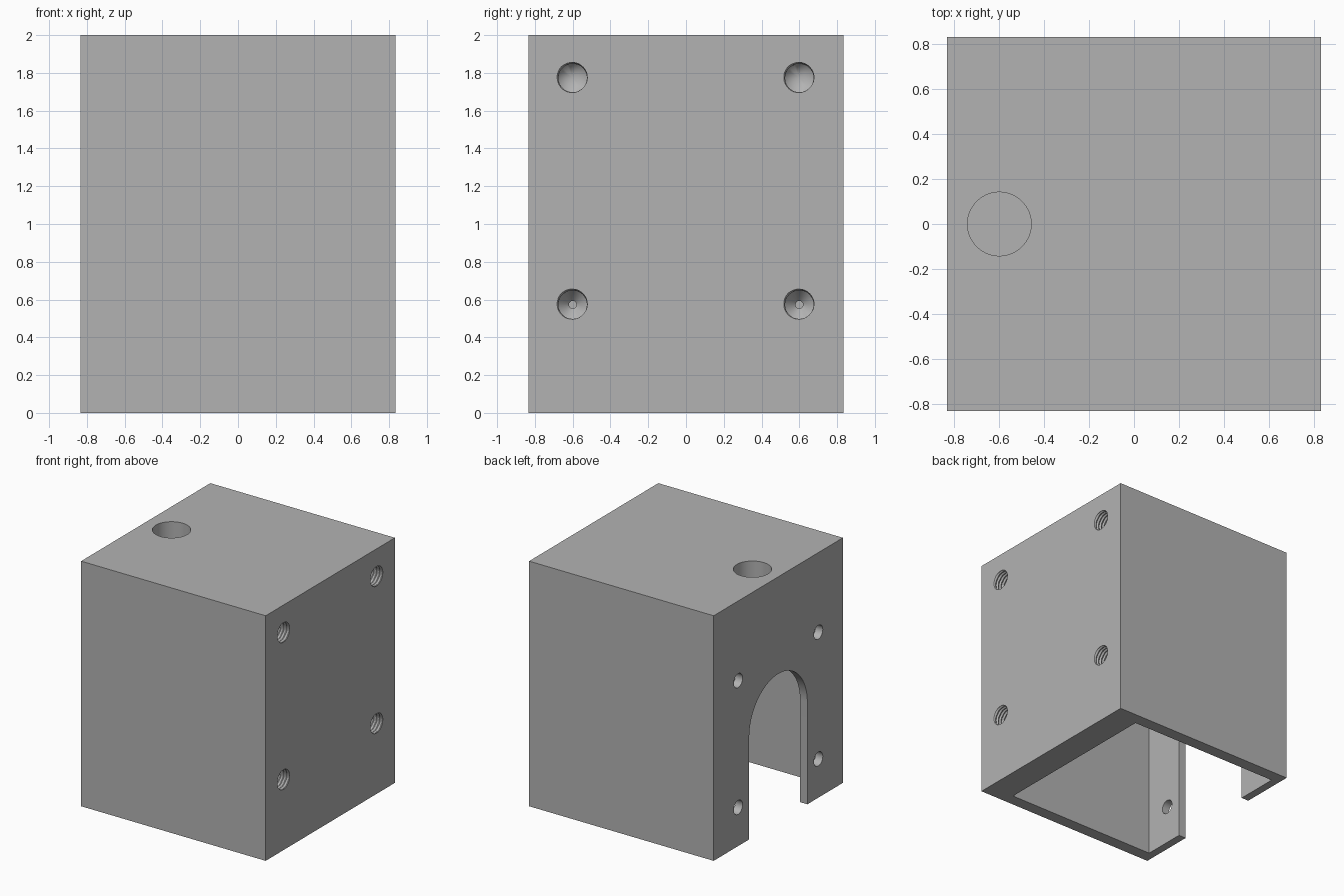
import bpy, bmesh, math
from mathutils import Matrix

default = bpy.data.objects.get("Cube")
if default:
    bpy.data.objects.remove(default, do_unlink=True)

grey = bpy.data.materials.new("plain grey")
grey.use_nodes = True
COLOUR = (0.45, 0.45, 0.45, 1)
grey.diffuse_color = COLOUR
grey.node_tree.nodes["Principled BSDF"].inputs["Base Color"].default_value = COLOUR

HALF, HEIGHT = 0.833, 2.0
INNER_RIGHT, INNER_LEFT = 0.6, -0.767      # inner faces of the cavity along x
INNER_Y, ROOF = 0.733, 1.57
MOTOR_Z, BORE = 0.833, 0.375


def make_object(name, bm):
    bmesh.ops.recalc_face_normals(bm, faces=bm.faces[:])
    mesh = bpy.data.meshes.new(name)
    bm.to_mesh(mesh)
    bm.free()
    mesh.materials.append(grey)
    obj = bpy.data.objects.new(name, mesh)
    bpy.context.collection.objects.link(obj)
    return obj


def block(name, x0, x1, y0, y1, z0, z1):
    bm = bmesh.new()
    bmesh.ops.create_cube(bm, size=1)
    for v in bm.verts:
        v.co = ((x0 + x1) / 2 + v.co.x * (x1 - x0),
                (y0 + y1) / 2 + v.co.y * (y1 - y0),
                (z0 + z1) / 2 + v.co.z * (z1 - z0))
    return make_object(name, bm)


def rod(name, centre, radius, depth, along_x=False, sides=64):
    bm = bmesh.new()
    matrix = Matrix.Translation(centre)
    if along_x:
        matrix = matrix @ Matrix.Rotation(math.pi / 2, 4, 'Y')
    bmesh.ops.create_cone(bm, cap_ends=True, segments=sides, radius1=radius,
                          radius2=radius, depth=depth, matrix=matrix)
    return make_object(name, bm)


def threaded_hole(name, y, z):
    """Helical thread ending in a drill point, cut inward from the +x face."""
    pitch, length, sides, steps = 0.0267, 0.178, 32, 8
    minor, major = 0.075, 0.085
    rows = round(length / pitch * steps)
    bm = bmesh.new()
    rings = []
    for i in range(-steps, rows + 1):
        depth = length * i / rows
        ring = []
        for j in range(sides):
            turn = j / sides
            phase = (depth / pitch + turn - 0.375) % 1
            wave = abs(2 * phase - 1)
            radius = minor if i == rows else minor + (major - minor) * wave
            a = turn * math.tau
            ring.append(bm.verts.new((HALF - depth, y + radius * math.cos(a),
                                      z + radius * math.sin(a))))
        rings.append(ring)
    tip = bm.verts.new((HALF - length - minor, y, z))
    for j in range(sides):
        k = (j + 1) % sides
        for a, b in zip(rings, rings[1:]):
            bm.faces.new((a[j], a[k], b[k], b[j]))
        bm.faces.new((rings[-1][j], rings[-1][k], tip))
    bm.faces.new(rings[0])
    return make_object(name, bm)


def cut(target, cutter):
    mod = target.modifiers.new("cut", 'BOOLEAN')
    mod.operation = 'DIFFERENCE'
    mod.solver = 'EXACT'
    mod.object = cutter
    bpy.context.view_layer.objects.active = target
    bpy.ops.object.modifier_apply(modifier=mod.name)
    bpy.data.objects.remove(cutter, do_unlink=True)


# Housing block, hollowed from below
housing = block("motor_housing", -HALF, HALF, -HALF, HALF, 0, HEIGHT)
cut(housing, block("cavity", INNER_LEFT, INNER_RIGHT, -INNER_Y, INNER_Y, -0.2, ROOF))

# Arched slot through the thin wall
slot_x = (-HALF - 0.1, INNER_LEFT + 0.1)
cut(housing, block("slot", *slot_x, -BORE, BORE, -0.2, MOTOR_Z))
cut(housing, rod("arch", (sum(slot_x) / 2, 0, MOTOR_Z), BORE,
                 slot_x[1] - slot_x[0], along_x=True))

# Blind round socket in the top
cut(housing, rod("socket", (-0.6, 0, HEIGHT), 0.142, 0.66))

# Four motor screw holes and four threaded fixing holes
for side in (-1, 1):
    for dz in (-0.517, 0.517):
        cut(housing, rod("screw_hole", (-0.8, side * 0.517, MOTOR_Z + dz),
                         0.057, 0.2, along_x=True, sides=32))
    for z in (0.573, 1.773):
        cut(housing, threaded_hole("threaded_hole", side * 0.6, z))

# Smooth the round walls, keep the edges sharp
bpy.ops.object.select_all(action='DESELECT')
housing.select_set(True)
bpy.context.view_layer.objects.active = housing
bpy.ops.object.shade_smooth_by_angle(angle=math.radians(25))
